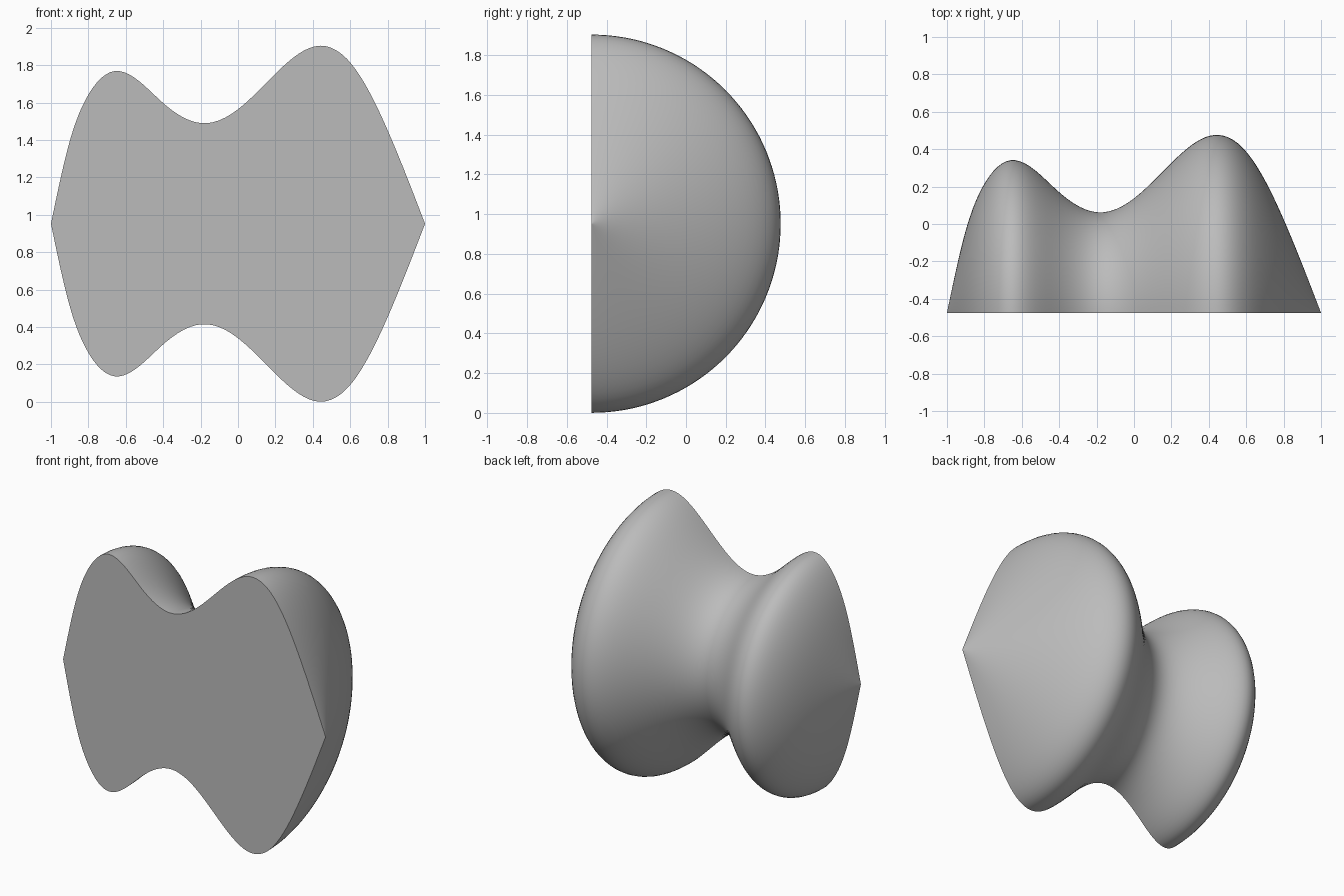
import bpy, bmesh, math

cube = bpy.data.objects.get("Cube")
if cube:
    bpy.data.objects.remove(cube, do_unlink=True)

AXIS_Y, AXIS_Z = -0.475, 0.952
SEGMENTS, STEPS = 72, 96

# Radius of the turned shape along its axis
PROFILE = [(-1, 0), (-0.9, 0.44), (-0.8, 0.69), (-0.665, 0.815), (-0.4, 0.645),
           (-0.18, 0.537), (0, 0.612), (0.2, 0.802), (0.43, 0.951),
           (0.6, 0.862), (0.8, 0.50), (1, 0)]


def natural_spline(points):
    """Return a function that interpolates the points with a natural cubic."""
    xs, ys = zip(*points)
    n = len(xs)
    h = [xs[i + 1] - xs[i] for i in range(n - 1)]
    c, d = [0.0] * n, [0.0] * n
    for i in range(1, n - 1):
        rhs = 6 * ((ys[i + 1] - ys[i]) / h[i] - (ys[i] - ys[i - 1]) / h[i - 1])
        den = 2 * (h[i - 1] + h[i]) - h[i - 1] * c[i - 1]
        c[i] = h[i] / den
        d[i] = (rhs - h[i - 1] * d[i - 1]) / den
    m = [0.0] * n
    for i in range(n - 2, 0, -1):
        m[i] = d[i] - c[i] * m[i + 1]

    def evaluate(x):
        i = max(k for k in range(n - 1) if xs[k] <= x or k == 0)
        a, b = xs[i + 1] - x, x - xs[i]
        return ((m[i] * a ** 3 + m[i + 1] * b ** 3) / (6 * h[i])
                + (ys[i] / h[i] - m[i] * h[i] / 6) * a
                + (ys[i + 1] / h[i] - m[i + 1] * h[i] / 6) * b)
    return evaluate


radius = natural_spline(PROFILE)
bm = bmesh.new()

# Half turn of the profile, from the top edge round the back to the bottom edge
left_tip = bm.verts.new((-1, AXIS_Y, AXIS_Z))
right_tip = bm.verts.new((1, AXIS_Y, AXIS_Z))
rings = []
for s in range(1, STEPS):
    x = -math.cos(math.pi * s / STEPS)
    r = radius(x)
    rings.append([bm.verts.new((x, AXIS_Y + r * math.sin(math.pi * k / SEGMENTS),
                                AXIS_Z + r * math.cos(math.pi * k / SEGMENTS)))
                  for k in range(SEGMENTS + 1)])
for k in range(SEGMENTS):
    bm.faces.new((left_tip, rings[0][k], rings[0][k + 1]))
    bm.faces.new((right_tip, rings[-1][k + 1], rings[-1][k]))
    for a, b in zip(rings, rings[1:]):
        bm.faces.new((a[k], b[k], b[k + 1], a[k + 1]))

# Flat front face, in strips between the top and bottom edges
bm.faces.new((left_tip, rings[0][-1], rings[0][0]))
bm.faces.new((right_tip, rings[-1][0], rings[-1][-1]))
for a, b in zip(rings, rings[1:]):
    bm.faces.new((a[0], a[-1], b[-1], b[0]))
bmesh.ops.recalc_face_normals(bm, faces=bm.faces[:])

mesh = bpy.data.meshes.new("half_turned_body")
bm.to_mesh(mesh)
bm.free()
body = bpy.data.objects.new("half_turned_body", mesh)
bpy.context.collection.objects.link(body)

# Plain grey
grey = bpy.data.materials.new("plain_grey")
grey.use_nodes = True
colour = (0.5, 0.5, 0.5, 1)
grey.diffuse_color = colour
grey.node_tree.nodes["Principled BSDF"].inputs["Base Color"].default_value = colour
mesh.materials.append(grey)

# Smooth turned surface, crisp rim round the flat face
bpy.ops.object.select_all(action='DESELECT')
body.select_set(True)
bpy.context.view_layer.objects.active = body
bpy.ops.object.shade_smooth_by_angle(angle=math.radians(40))
